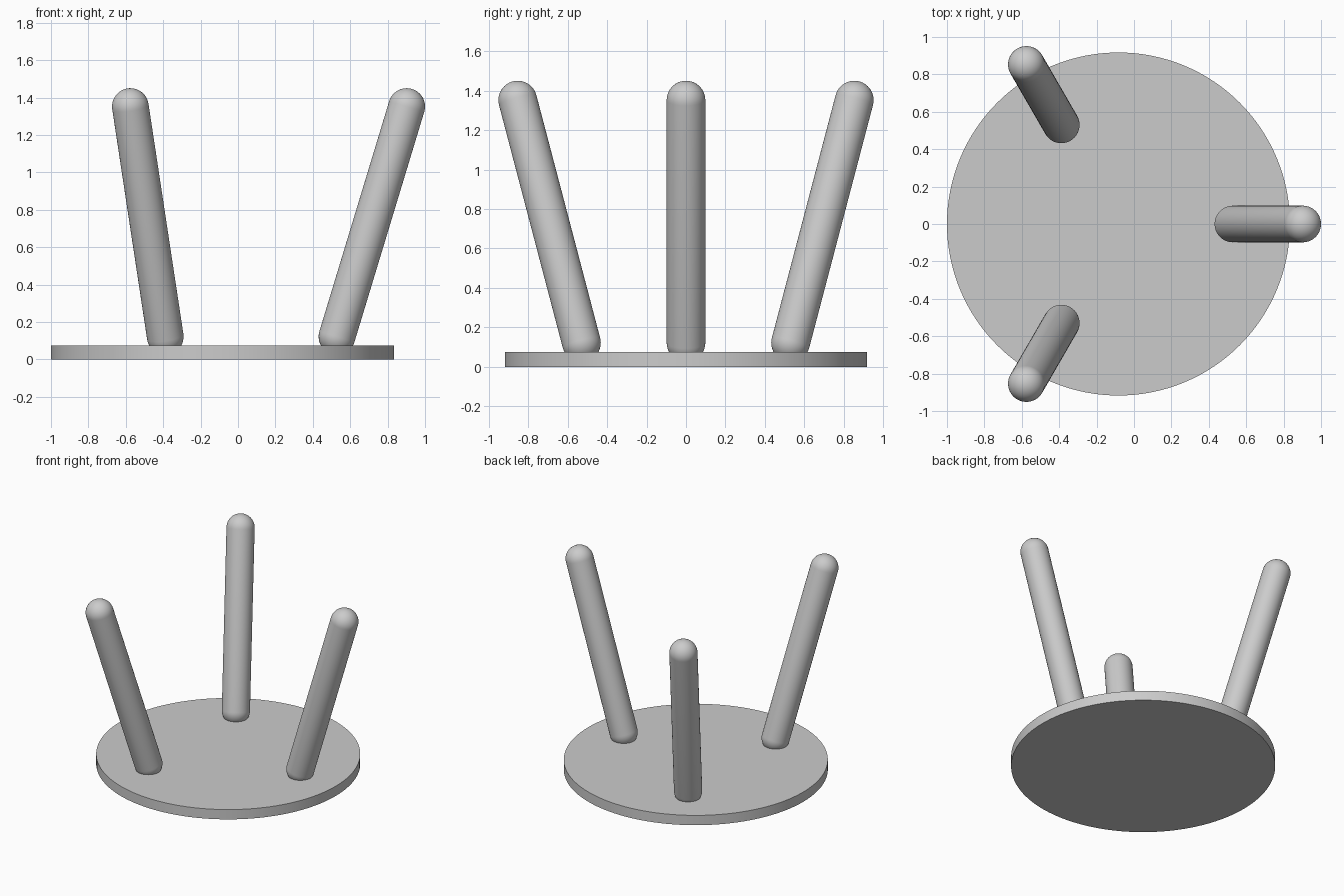
import bpy
import bmesh
import math
from mathutils import Vector, Matrix

cube = bpy.data.objects.get("Cube")
if cube:
    bpy.data.objects.remove(cube, do_unlink=True)

GREY = (0.6, 0.6, 0.6, 1.0)
CENTRE_X = -0.083
SEAT_RADIUS, SEAT_THICKNESS = 0.917, 0.075
LEG_RADIUS = 0.098

grey = bpy.data.materials.new("light grey")
grey.use_nodes = True
grey.diffuse_color = GREY
grey.node_tree.nodes["Principled BSDF"].inputs["Base Color"].default_value = GREY


def finish(obj, name):
    obj.name = name
    obj.data.materials.append(grey)
    bpy.ops.object.select_all(action="DESELECT")
    obj.select_set(True)
    bpy.context.view_layer.objects.active = obj
    bpy.ops.object.shade_smooth_by_angle(angle=math.radians(35))


def capsule(name, start, end, radius):
    """Round-ended rod: a sphere split at its equator and stretched."""
    axis = end - start
    bm = bmesh.new()
    bmesh.ops.create_uvsphere(bm, u_segments=48, v_segments=24, radius=radius)
    # Open the equator into a straight shaft
    equator = [e for e in bm.edges if all(abs(v.co.z) < 1e-5 for v in e.verts)]
    upper = [f for f in bm.faces if f.calc_center_median().z > 0]
    bmesh.ops.split_edges(bm, edges=equator)
    upper_verts = list({v for f in upper for v in f.verts})
    bmesh.ops.translate(bm, verts=upper_verts, vec=(0, 0, axis.length))
    rims = [e for e in bm.edges if e.is_boundary]
    bmesh.ops.bridge_loops(bm, edges=rims)
    bmesh.ops.recalc_face_normals(bm, faces=bm.faces)
    turn = Vector((0, 0, 1)).rotation_difference(axis).to_matrix().to_4x4()
    bm.transform(Matrix.Translation(start) @ turn)
    mesh = bpy.data.meshes.new(name)
    bm.to_mesh(mesh)
    bm.free()
    obj = bpy.data.objects.new(name, mesh)
    bpy.context.collection.objects.link(obj)
    finish(obj, name)


# Round seat lying upside down
bpy.ops.mesh.primitive_cylinder_add(
    vertices=128, radius=SEAT_RADIUS, depth=SEAT_THICKNESS,
    location=(CENTRE_X, 0, SEAT_THICKNESS / 2))
finish(bpy.context.object, "seat")

# Three splayed legs, evenly spaced
centre = Vector((CENTRE_X, 0, 0))
for i, name in enumerate(("left_leg", "back_right_leg", "front_right_leg")):
    spin = Matrix.Rotation(math.tau * i / 3, 3, "Z")
    foot = centre + spin @ Vector((0.612, 0, 0.122))
    tip = centre + spin @ Vector((0.985, 0, 1.352))
    capsule(name, foot, tip, LEG_RADIUS)
